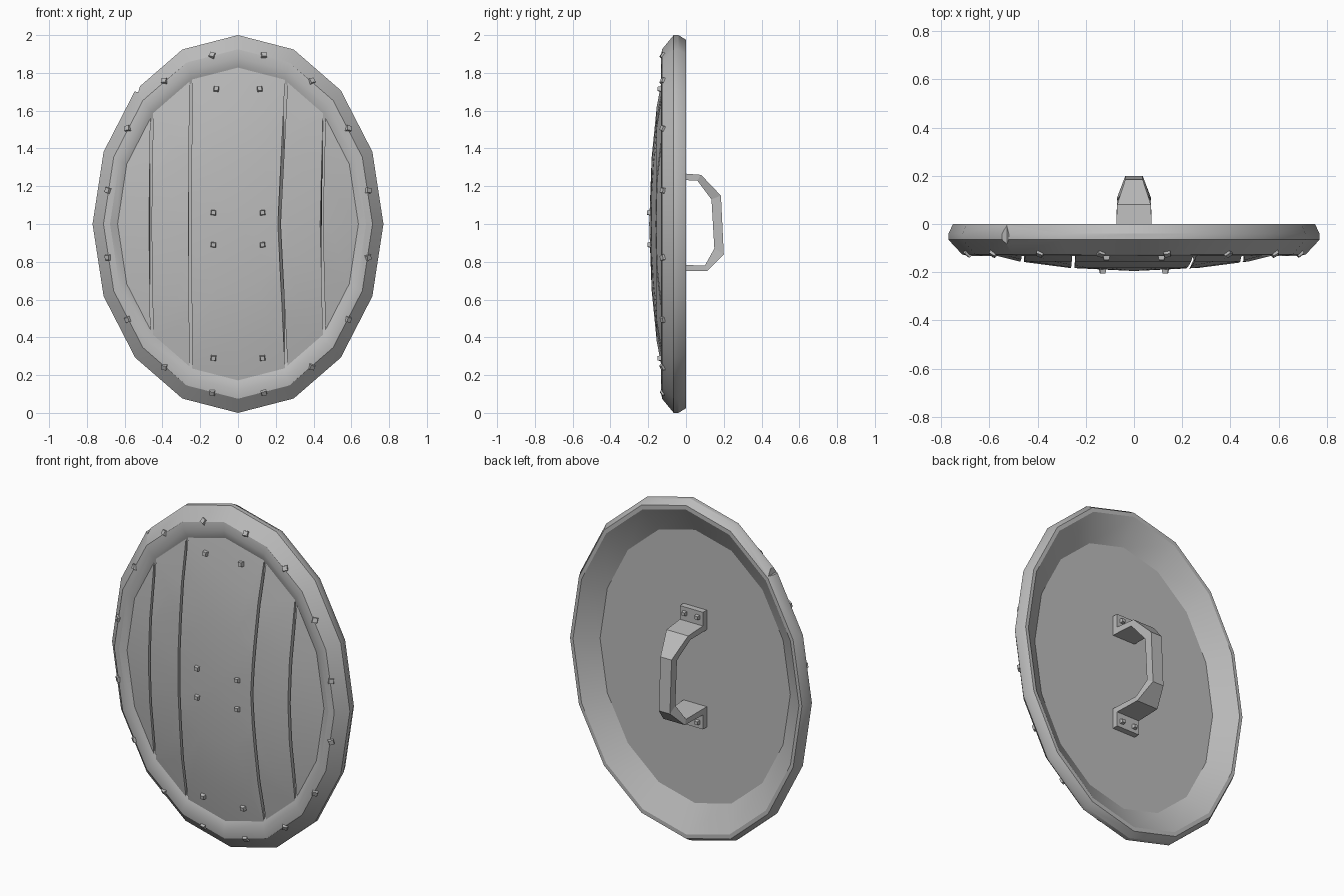
import bpy, bmesh, math
from mathutils import Vector, Matrix

if "Cube" in bpy.data.objects:
    bpy.data.objects.remove(bpy.data.objects["Cube"])

HALF_WIDTH, SIDES = 0.77, 16
grey = bpy.data.materials.new("plain_grey")
grey.use_nodes = True
colour = (0.5, 0.5, 0.5, 1)
grey.diffuse_color = colour
grey.node_tree.nodes["Principled BSDF"].inputs["Base Color"].default_value = colour


def finish(bm, name, smooth=True):
    bmesh.ops.recalc_face_normals(bm, faces=bm.faces)
    mesh = bpy.data.meshes.new(name)
    bm.to_mesh(mesh)
    bm.free()
    mesh.materials.append(grey)
    obj = bpy.data.objects.new(name, mesh)
    bpy.context.collection.objects.link(obj)
    bpy.ops.object.select_all(action='DESELECT')
    obj.select_set(True)
    bpy.context.view_layer.objects.active = obj
    if smooth:
        bpy.ops.object.shade_smooth_by_angle(angle=math.radians(30))
    return obj


def oval(scale, step, y):
    a = step * math.tau / SIDES
    return Vector((HALF_WIDTH * scale * math.sin(a), y, 1 + scale * math.cos(a)))


def lathe(profile, closed):
    """Sweep (scale, y) pairs around the oval; open profiles get end caps."""
    bm = bmesh.new()
    rings = [[bm.verts.new(oval(s, i, y)) for i in range(SIDES)] for s, y in profile]
    pairs = list(zip(rings, rings[1:]))
    if closed:
        pairs.append((rings[-1], rings[0]))
    else:
        bm.faces.new(rings[0])
        bm.faces.new(rings[-1])
    for a, b in pairs:
        for i in range(SIDES):
            j = (i + 1) % SIDES
            bm.faces.new((a[i], a[j], b[j], b[i]))
    return bm


# Rim with a rolled front lip and a sloping back
rim = finish(lathe([(1, -.065), (1, -.04), (.975, 0), (.95, 0), (.80, -.085),
                    (.80, -.105), (.835, -.118), (.88, -.132), (.925, -.127)], True),
             "rim", False)

# Small nick in the rim's upper edge
bm = bmesh.new()
bmesh.ops.create_cube(bm, size=1, matrix=Matrix.Translation((-.535, -.045, 1.725))
                      @ Matrix.Rotation(math.radians(15), 4, 'Y')
                      @ Matrix.Diagonal((.028, .3, .05, 1)))
cutter = finish(bm, "nick_cutter", False)
cutter.hide_render = True
bpy.context.view_layer.objects.active = rim
cut = rim.modifiers.new("nick", 'BOOLEAN')
cut.operation, cut.solver, cut.object = 'DIFFERENCE', 'EXACT', cutter
bpy.ops.object.modifier_apply(modifier="nick")
bpy.data.objects.remove(cutter)
rim.select_set(True)
bpy.ops.object.shade_smooth_by_angle(angle=math.radians(30))

# Flat backing board
finish(lathe([(.82, -.085), (.82, -.11)], False), "backing_board")

# Domed front boards, separated by narrow bent grooves
DOME = [(0, -.195), (.35, -.182), (.62, -.155), (.83, -.115)]


def dome_y(x, z):
    s = math.hypot(x / HALF_WIDTH, z - 1)
    for (s0, y0), (s1, y1) in zip(DOME, DOME[1:]):
        if s <= s1:
            return y0 + (y1 - y0) * (s - s0) / (s1 - s0)
    return DOME[-1][1]


GAP = .007
# Groove x at mid height, and how far it shifts at the ends
grooves = [(-.465, .012), (-.255, .006), (.218, .04), (.442, .02)]
edges = [None] + grooves + [None]
for n, (left, right) in enumerate(zip(edges, edges[1:])):
    bm = lathe([(.83, -.09)] + DOME[:0:-1], False)
    cap = min(bm.faces, key=lambda f: f.calc_center_median().y)
    bmesh.ops.poke(bm, faces=[cap])
    min(bm.verts, key=lambda v: (v.co.x ** 2 + (v.co.z - 1) ** 2)).co.y = DOME[0][1]
    # Cut the top and bottom halves apart so each groove can bend at mid height
    halves = []
    for way in (1, -1):
        half = bm.copy()
        bmesh.ops.bisect_plane(half, geom=half.verts[:] + half.edges[:] + half.faces[:],
                               plane_co=(0, 0, 1), plane_no=(0, 0, -way), clear_outer=True)
        for groove, side in ((left, 1), (right, -1)):
            if groove:
                normal = Vector((.8, 0, -groove[1] * way)).normalized() * -side
                bmesh.ops.bisect_plane(half, geom=half.verts[:] + half.edges[:] + half.faces[:],
                                       plane_co=(groove[0] + side * GAP, 0, 1),
                                       plane_no=normal, clear_outer=True)
        halves.append(half)
    bm.free()
    joined = bmesh.new()
    for half in halves:
        part = bpy.data.meshes.new("board_half")
        half.to_mesh(part)
        half.free()
        joined.from_mesh(part)
        bpy.data.meshes.remove(part)
    bmesh.ops.remove_doubles(joined, verts=joined.verts, dist=.0005)
    # Close the groove walls
    bmesh.ops.holes_fill(joined, edges=[e for e in joined.edges if e.is_boundary], sides=0)
    finish(joined, f"front_board_{n + 1}")


# Tapered square studs
def stud(name, place, out, size=.034, turn=0.0):
    bm = bmesh.new()
    rotation = Vector(out).to_track_quat('Z', 'Y').to_matrix().to_4x4()
    bmesh.ops.create_cone(bm, cap_ends=True, segments=4, radius1=size * .75,
                          radius2=size * .5, depth=size,
                          matrix=Matrix.Translation(place) @ rotation
                          @ Matrix.Rotation(math.pi / 4 + turn, 4, 'Z'))
    finish(bm, name, False)


for i in range(SIDES):
    p = oval(.925, i + .5, -.116)
    p.xz = (p.x * .98, 1 + (p.z - 1) * .98)
    stud(f"rim_stud_{i + 1}", p, (p.x * .9, -.8, (p.z - 1) * .6), .036, .3 * math.sin(i * 2))

for side, name in ((-1, "right"), (1, "left")):
    for row, z in enumerate((.29, .89, 1.06, 1.715)):
        x = side * (.13 if z < 1.5 else .115)
        stud(f"{name}_board_stud_{row + 1}", (x, dome_y(x, z) - .002, z),
             (0, -1, (z - 1) * .2), .03, .1 * side)

# Bent strap handle: outer (y, z), inner (y, z), half width
STRAP = [((-.05, 1.35), (-.088, 1.35), .075), ((-.05, 1.27), (-.088, 1.235), .075),
         ((.08, 1.26), (.06, 1.23), .07), ((.185, 1.15), (.135, 1.13), .036),
         ((.2, .84), (.15, .87), .036), ((.11, .75), (.1, .78), .07),
         ((-.05, .75), (-.088, .785), .075), ((-.05, .665), (-.088, .665), .075)]
bm = bmesh.new()
loops = [[bm.verts.new((x, *p)) for x, p in ((-w, o), (w, o), (w, i), (-w, i))]
         for o, i, w in STRAP]
for a, b in zip(loops, loops[1:]):
    for k in range(4):
        m = (k + 1) % 4
        bm.faces.new((a[k], a[m], b[m], b[k]))
bm.faces.new(loops[0])
bm.faces.new(loops[-1])
finish(bm, "handle", False)

for z, name in ((1.315, "upper"), (.7, "lower")):
    for side, hand in ((-1, "right"), (1, "left")):
        stud(f"{name}_{hand}_handle_stud", (side * .042, -.045, z), (0, 1, 0), .026)
